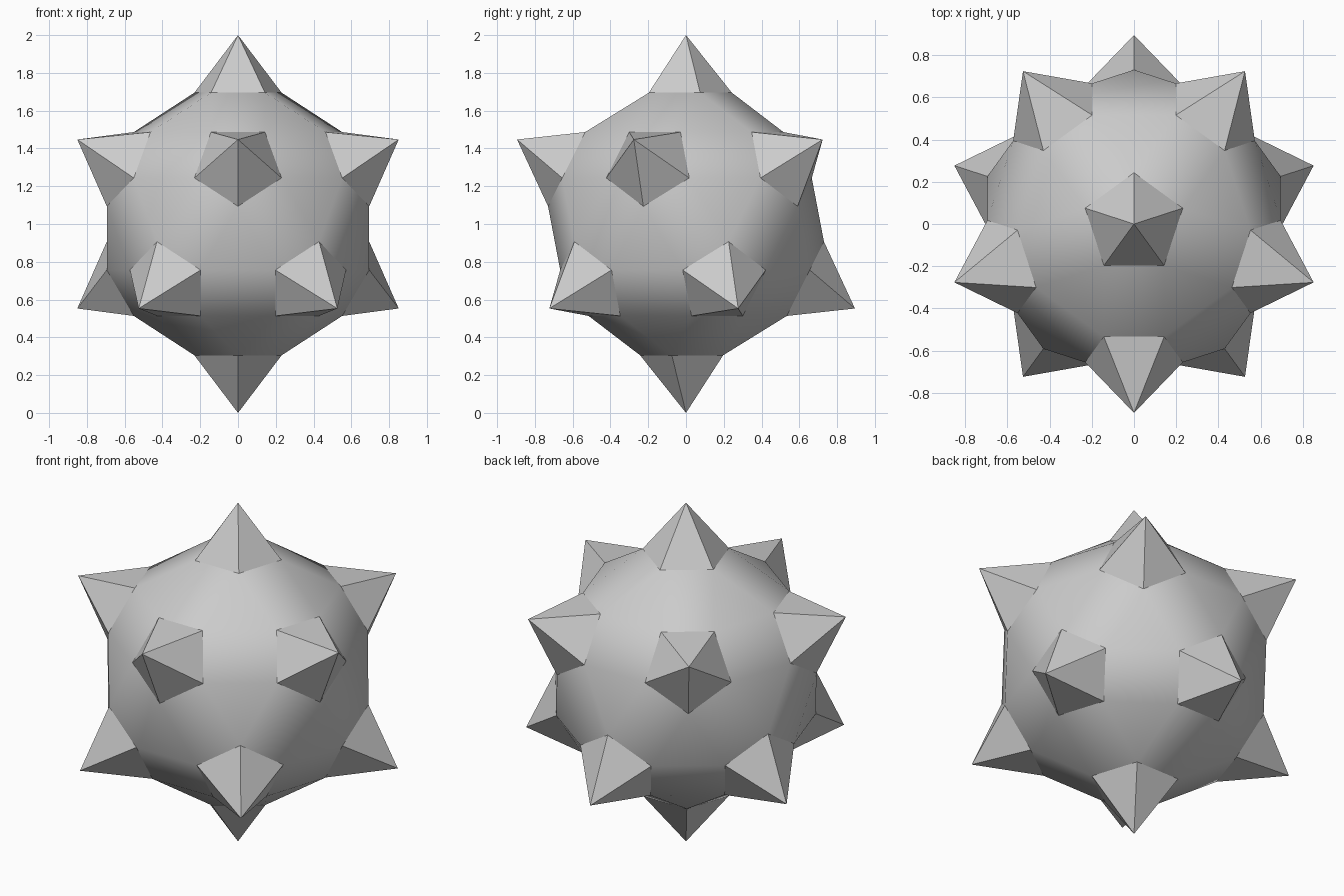
import bpy, bmesh
from math import sin, cos, radians
from mathutils import Vector

if "Cube" in bpy.data.objects:
    bpy.data.objects.remove(bpy.data.objects["Cube"])

CENTRE = Vector((0, 0, 1))
TIP, BASE_H, BASE_R = 1.0, 0.695, 0.243   # tip distance, base distance, base radius

# Twelve spike directions: two poles and two staggered rings of five
axes = [Vector((0, 0, 1)), Vector((0, 0, -1))]
for sign, start in ((1, -90), (-1, 90)):
    for i in range(5):
        a = radians(start + 72 * i)
        axes.append(Vector((2 * cos(a), 2 * sin(a), sign)).normalized())


def base_ring(d):
    """Five base corners, each pointing away from a neighbouring spike."""
    near = [n for n in axes if 0.3 < n.dot(d) < 0.6]
    return [d * BASE_H - (n - d * n.dot(d)).normalized() * BASE_R for n in near]


def add_hull(bm, points):
    """Convex hull of the points, left open at its pentagons."""
    part = bmesh.new()
    for p in points:
        part.verts.new(p + CENTRE)
    bmesh.ops.convex_hull(part, input=part.verts[:])
    bmesh.ops.dissolve_limit(part, angle_limit=radians(3),
                             verts=part.verts[:], edges=part.edges[:])
    pentagons = [f for f in part.faces if len(f.verts) == 5]
    bmesh.ops.recalc_face_normals(part, faces=part.faces[:])
    bmesh.ops.delete(part, geom=pentagons, context='FACES_ONLY')
    mesh = bpy.data.meshes.new("temp")
    part.to_mesh(mesh)
    part.free()
    bm.from_mesh(mesh)
    bpy.data.meshes.remove(mesh)


def make_object(name, hulls, smooth):
    bm = bmesh.new()
    for points in hulls:
        add_hull(bm, points)
    for f in bm.faces:
        f.smooth = smooth
    mesh = bpy.data.meshes.new(name)
    bm.to_mesh(mesh)
    bm.free()
    bpy.context.collection.objects.link(bpy.data.objects.new(name, mesh))


# Rounded body of strips and triangles between the spikes
make_object("body", [[p for d in axes for p in base_ring(d)]], True)

# Flat five-sided spikes
make_object("spikes", [base_ring(d) + [d * TIP] for d in axes], False)
